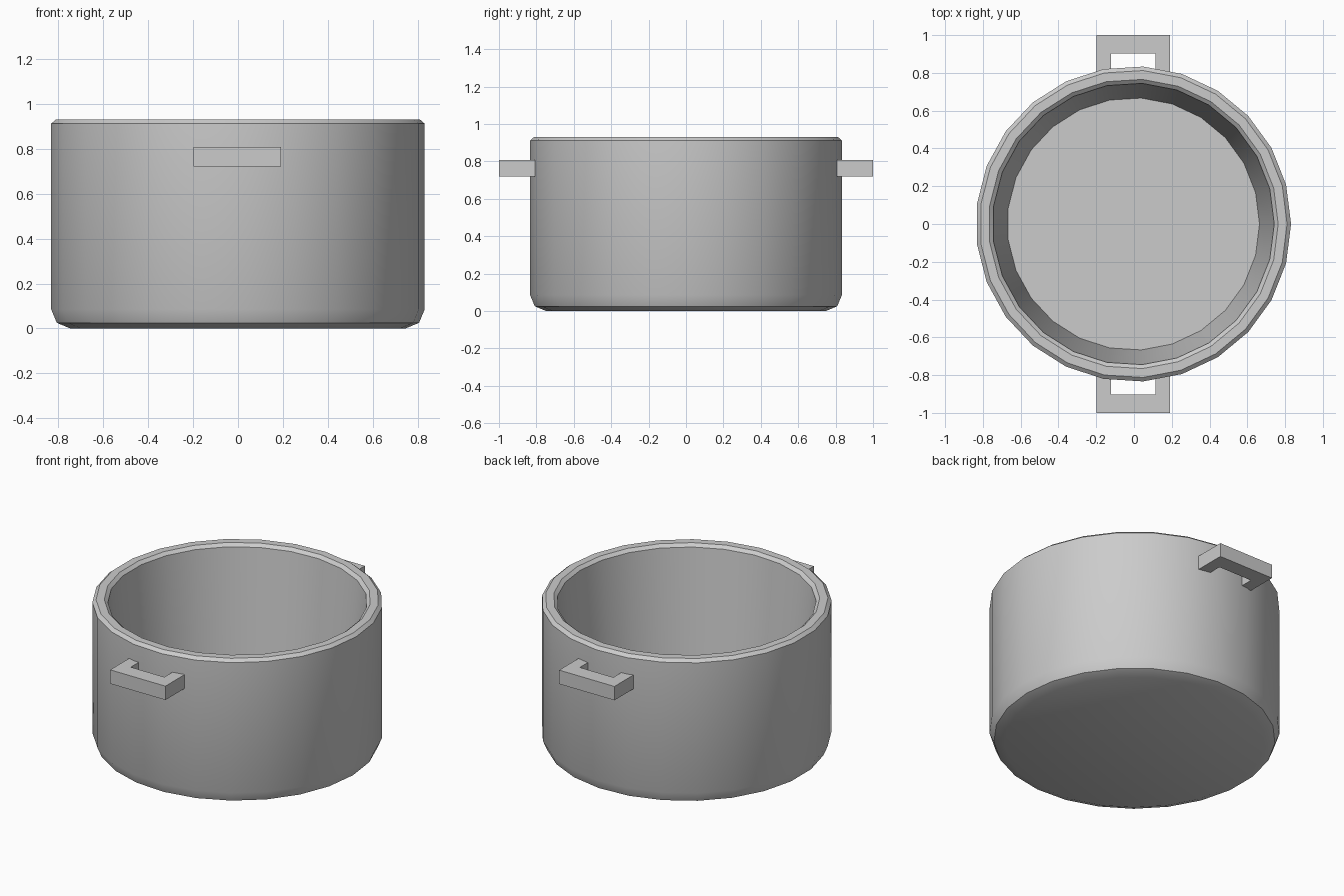
import bpy, bmesh
from math import cos, sin, tau, radians

if "Cube" in bpy.data.objects:
    bpy.data.objects.remove(bpy.data.objects["Cube"])

SIDES = 25
CX = -0.0035  # odd-sided body is shifted so its bounds are centred


def make_object(name, bm):
    bmesh.ops.recalc_face_normals(bm, faces=bm.faces)
    mesh = bpy.data.meshes.new(name)
    bm.to_mesh(mesh)
    bm.free()
    obj = bpy.data.objects.new(name, mesh)
    bpy.context.collection.objects.link(obj)
    return obj


def lathe(name, profile):
    bm = bmesh.new()
    rings = [[bm.verts.new((CX + r * cos(tau * i / SIDES), r * sin(tau * i / SIDES), z))
              for i in range(SIDES)] for r, z in profile]
    for a, b in zip(rings, rings[1:]):
        for i in range(SIDES):
            j = (i + 1) % SIDES
            bm.faces.new((a[i], a[j], b[j], b[i]))
    bm.faces.new(rings[0])
    bm.faces.new(rings[-1])
    return make_object(name, bm)


def handle(name, side):
    # U-shaped outline, extruded upward; arm ends sink into the wall
    outline = [(-0.194, 0.805), (-0.194, 1.0), (0.194, 1.0), (0.194, 0.805),
               (0.118, 0.805), (0.118, 0.902), (-0.118, 0.902), (-0.118, 0.805)]
    bm = bmesh.new()
    low, high = [[bm.verts.new((CX + x, side * y, z)) for x, y in outline]
                 for z in (0.72, 0.808)]
    bm.faces.new(low)
    bm.faces.new(high)
    for i in range(len(outline)):
        j = (i + 1) % len(outline)
        bm.faces.new((low[i], low[j], high[j], high[i]))
    return make_object(name, bm)


# Pot body: outside from base to rim, then down the tapered inside to the floor
body = lathe("pot_body", [
    (0.75, 0.0), (0.81, 0.025), (0.835, 0.085), (0.835, 0.912), (0.814, 0.93),
    (0.767, 0.93), (0.746, 0.912), (0.668, 0.09)])
bpy.ops.object.select_all(action='DESELECT')
body.select_set(True)
bpy.context.view_layer.objects.active = body
bpy.ops.object.shade_smooth_by_angle(angle=radians(30))

# Two side handles
handle("front_handle", -1)
handle("back_handle", 1)
